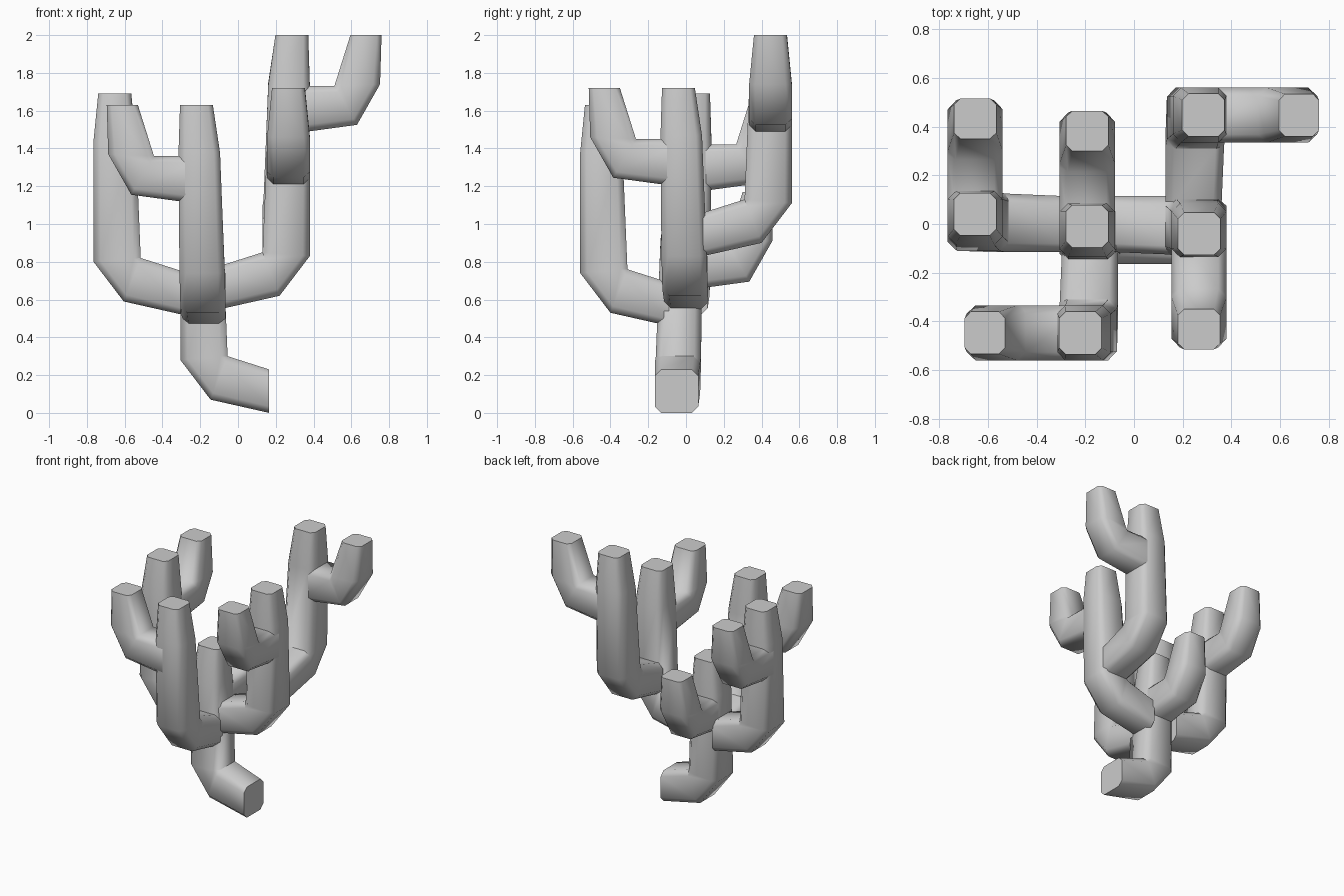
import bpy, bmesh, math
from mathutils import Vector

if "Cube" in bpy.data.objects:
    bpy.data.objects.remove(bpy.data.objects["Cube"])

UP = Vector((0, 0, 1))
CUT = 0.7  # how much of each side stays flat before the corner chamfer
RING = [(-1, -CUT), (-1, CUT), (-CUT, 1), (CUT, 1),
        (1, CUT), (1, -CUT), (CUT, -1), (-CUT, -1)]

# Stations: inner (distance, height), outer (distance, height), side shift, half width
# Heights are measured down from the tip.
ARM = [((.09, -.94), (.09, -1.17), 0, .115),
       ((.31, -.87), (.40, -1.10), .005, .12),
       ((.31, -.87), (.56, -.89), .01, .12),
       ((.335, -.27), (.56, -.25), .025, .11),
       ((.36, 0), (.535, 0), .04, .087)]
FORK = [((.02, -.27), (.02, -.52), 0, .113),
        ((.23, -.27), (.35, -.475), 0, .113),
        ((.23, -.27), (.472, -.26), 0, .113),
        ((.315, 0), (.48, 0), 0, .087)]


def tube(name, origin, forward, side, stations):
    """Loft a chamfered square section through the stations, with end caps."""
    bm = bmesh.new()
    rings = []
    for inner, outer, shift, half in stations:
        p = origin + forward * inner[0] + UP * inner[1]
        q = origin + forward * outer[0] + UP * outer[1]
        mid, a, b = (p + q) / 2 + side * shift, (q - p) / 2, side * half
        rings.append([bm.verts.new(mid + a * s + b * t) for s, t in RING])
    for r0, r1 in zip(rings, rings[1:]):
        for i in range(8):
            j = (i + 1) % 8
            bm.faces.new((r0[i], r0[j], r1[j], r1[i]))
    bm.faces.new(rings[0][::-1])
    bm.faces.new(rings[-1])
    bmesh.ops.remove_doubles(bm, verts=bm.verts, dist=1e-4)
    bmesh.ops.recalc_face_normals(bm, faces=bm.faces)
    mesh = bpy.data.meshes.new(name)
    bm.to_mesh(mesh)
    bm.free()
    obj = bpy.data.objects.new(name, mesh)
    bpy.context.collection.objects.link(obj)
    bpy.ops.object.select_all(action='DESELECT')
    obj.select_set(True)
    bpy.context.view_layer.objects.active = obj
    bpy.ops.object.shade_smooth_by_angle(angle=math.radians(60))


def branch(name, x, y, tip, angle):
    """A bent arm plus the smaller fork that leaves it to its right."""
    t = math.radians(angle)
    forward = Vector((round(math.cos(t)), round(math.sin(t)), 0))
    right = Vector((forward.y, -forward.x, 0))
    origin = Vector((x, y, tip))
    tube(name + "_arm", origin, forward, right, ARM)
    tube(name + "_fork", origin + forward * .447 + right * .035, right, forward, FORK)


# Trunk, its three arms, and the tall arm growing from the right one
branch("trunk", .255, -.05, 1.17, 180)
branch("left", -.205, 0, 1.69, 180)
branch("front", -.18, 0, 1.63, 270)
branch("right", -.18, 0, 1.72, 0)
branch("back_tall", .245, 0, 2.0, 90)
